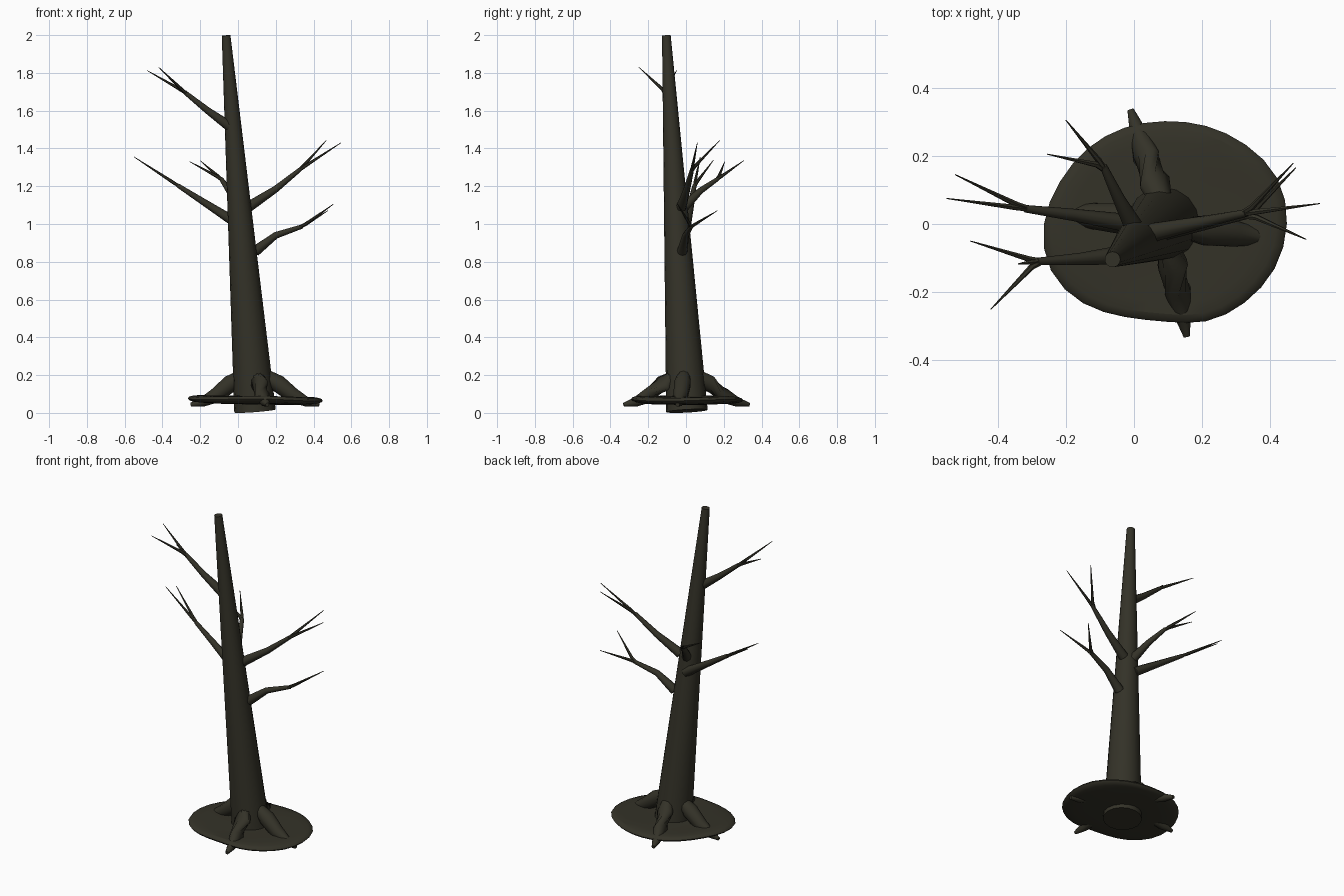
import bpy, bmesh, math
from mathutils import Vector

if "Cube" in bpy.data.objects:
    bpy.data.objects.remove(bpy.data.objects["Cube"], do_unlink=True)

bark = bpy.data.materials.new("dark_bark")
bark.use_nodes = True
COLOUR = (0.034, 0.032, 0.021, 1)
bark.diffuse_color = COLOUR
bark.node_tree.nodes["Principled BSDF"].inputs["Base Color"].default_value = COLOUR


def finish(name, bm, levels=0):
    bmesh.ops.recalc_face_normals(bm, faces=bm.faces[:])
    mesh = bpy.data.meshes.new(name)
    bm.to_mesh(mesh)
    bm.free()
    mesh.materials.append(bark)
    obj = bpy.data.objects.new(name, mesh)
    bpy.context.collection.objects.link(obj)
    if levels:
        obj.modifiers.new("smooth", "SUBSURF").levels = levels
        obj.modifiers["smooth"].render_levels = levels
    bpy.ops.object.select_all(action="DESELECT")
    obj.select_set(True)
    bpy.context.view_layer.objects.active = obj
    bpy.ops.object.shade_smooth_by_angle(angle=math.radians(50))
    return obj


def skin(bm, rings):
    """Bridge successive vertex rings and cap both ends."""
    n = len(rings[0])
    for a, b in zip(rings, rings[1:]):
        for i in range(n):
            j = (i + 1) % n
            bm.faces.new((a[i], a[j], b[j], b[i]))
    bm.faces.new(rings[0])
    bm.faces.new(rings[-1])


def tube(bm, points, radii, sides=8):
    """Tapered tube swept along a path."""
    pts = [Vector(p) for p in points]
    rings = []
    for k, p in enumerate(pts):
        along = (pts[min(k + 1, len(pts) - 1)] - pts[max(k - 1, 0)]).normalized()
        ref = Vector((0, 1, 0)) if abs(along.y) < 0.8 else Vector((1, 0, 0))
        u = along.cross(ref).normalized()
        v = along.cross(u)
        angles = [math.tau * i / sides for i in range(sides)]
        rings.append([bm.verts.new(p + radii[k] * (math.cos(a) * u + math.sin(a) * v))
                      for a in angles])
    skin(bm, rings)


# Leaning tapered trunk
bm = bmesh.new()
foot, tip = Vector((0.09, 0.005, 0.01)), Vector((-0.063, -0.104, 1.998))
steps = [i / 6 for i in range(7)]
tube(bm, [foot.lerp(tip, t) for t in steps], [0.11 - 0.087 * t for t in steps], 16)
finish("trunk", bm)

# Uneven disc of ground around the trunk
outline = [0.37, 0.372, 0.34, 0.32, 0.307, 0.314, 0.325, 0.338,
           0.368, 0.377, 0.345, 0.3, 0.287, 0.322, 0.337, 0.36]
layers = [(0.25, 0.045), (0.65, 0.045), (0.95, 0.053), (1.02, 0.07),
          (0.96, 0.09), (0.65, 0.087), (0.25, 0.09)]
bm = bmesh.new()
rings = []
for scale, z in layers:
    ring = []
    for i, r in enumerate(outline):
        a = math.tau * i / len(outline)
        wobble = scale * (0.005 * math.sin(3 * a + 6 * scale) - 0.005 * math.cos(a))
        ring.append(bm.verts.new((0.09 + scale * r * math.cos(a),
                                  scale * r * math.sin(a), z + wobble)))
    rings.append(ring)
skin(bm, rings)
finish("ground_disc", bm, 1)

# Four flaring roots that dive through the disc
roots = {
    "root_front": ((0.10, -0.05), (0.155, -0.33)),
    "root_back": ((0.085, 0.05), (-0.01, 0.335)),
    "root_left": ((0.14, -0.01), (0.43, -0.045)),
    "root_right": ((0.03, 0.01), (-0.25, 0.035)),
}
for name, (start, end) in roots.items():
    bm = bmesh.new()
    s, e = Vector(start), Vector(end)
    path = [(*s.lerp(e, t), z) for t, z in
            ((0, 0.205), (0.25, 0.155), (0.52, 0.093), (0.78, 0.057), (1, 0.043))]
    tube(bm, path, [0.03, 0.046, 0.04, 0.025, 0.01], 10)
    finish(name, bm)

# Branches: bent limb followed by the tips of its fork
branches = {
    "branch_top_right": (
        [(-0.035, -0.09, 1.51), (-0.16, -0.103, 1.6), (-0.285, -0.11, 1.70)],
        [(-0.48, -0.05, 1.812), (-0.42, -0.25, 1.83), (-0.34, -0.117, 1.745)]),
    "branch_middle_right": (
        [(0.0, 0.0, 1.0), (-0.18, 0.027, 1.115), (-0.32, 0.045, 1.205)],
        [(-0.55, 0.075, 1.355), (-0.525, 0.145, 1.338)]),
    "branch_back": (
        [(0.0, -0.01, 1.09), (-0.045, 0.075, 1.175), (-0.09, 0.17, 1.24)],
        [(-0.255, 0.205, 1.33), (-0.2, 0.305, 1.335)]),
    "branch_upper_left": (
        [(0.055, -0.025, 1.09), (0.2, 0.005, 1.185), (0.33, 0.032, 1.29)],
        [(0.545, 0.06, 1.43), (0.467, 0.178, 1.442)]),
    "branch_lower_left": (
        [(0.09, -0.02, 0.855), (0.2, -0.002, 0.94), (0.34, 0.028, 0.987)],
        [(0.505, -0.045, 1.105), (0.475, 0.165, 1.07)]),
}
for name, (limb, tips) in branches.items():
    bm = bmesh.new()
    tube(bm, limb, [0.028, 0.018, 0.011])
    fork, back = Vector(limb[-1]), Vector(limb[-2])
    for end in tips:
        tube(bm, [fork.lerp(back, 0.15), fork.lerp(Vector(end), 0.12), end],
             [0.008, 0.009, 0.0015], 6)
    finish(name, bm)
